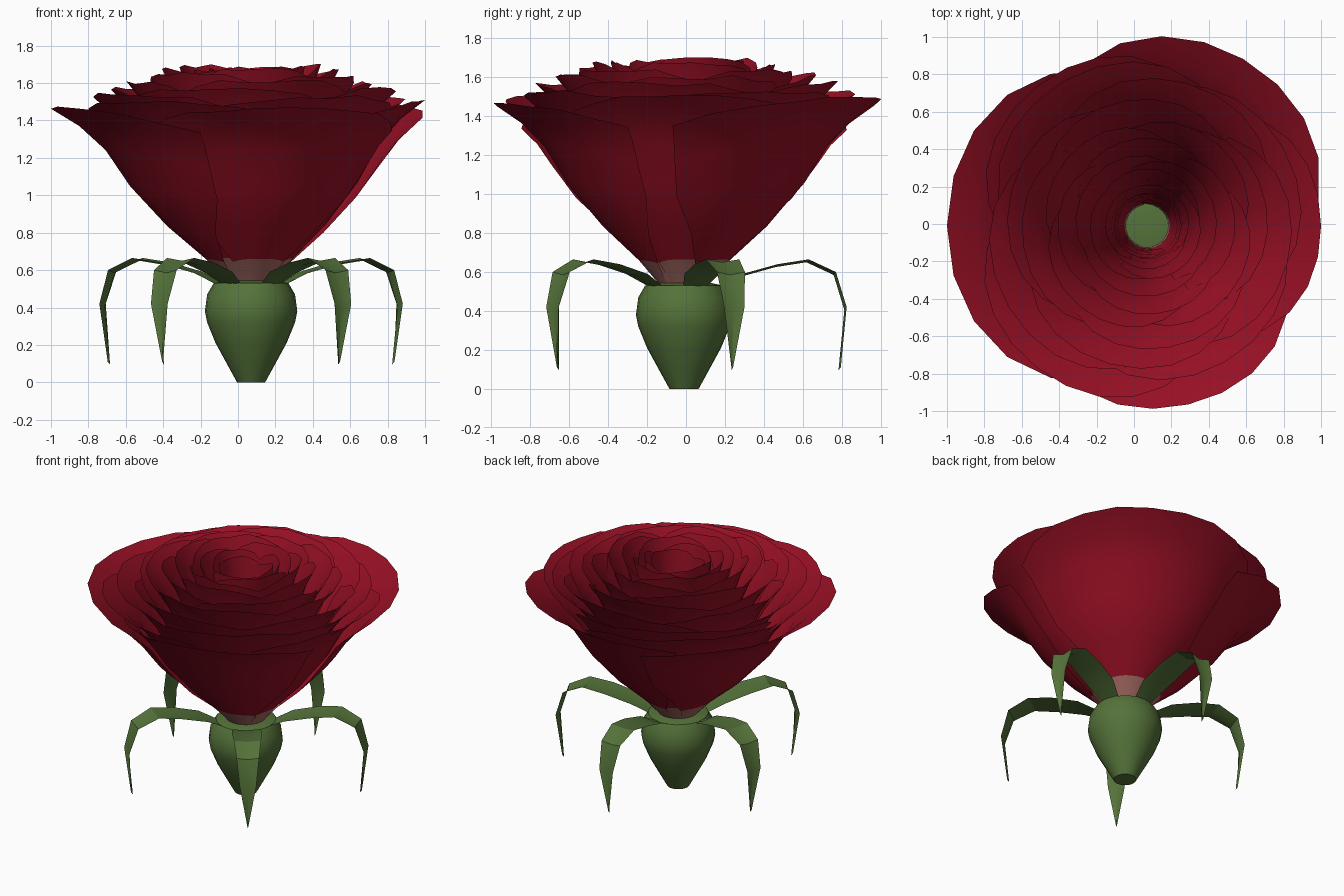
import bpy, bmesh, math, random

random.seed(4)
if "Cube" in bpy.data.objects:
    bpy.data.objects.remove(bpy.data.objects["Cube"])

CX, CY = 0.07, -0.01      # flower axis


def material(name, rgb):
    m = bpy.data.materials.new(name)
    m.use_nodes = True
    m.diffuse_color = (*rgb, 1)
    b = m.node_tree.nodes["Principled BSDF"]
    b.inputs["Base Color"].default_value = (*rgb, 1)
    b.inputs["Roughness"].default_value = 0.7
    return m


RED = material("crimson petal", (0.31, 0.005, 0.018))
PALE = material("pale petal base", (0.4, 0.15, 0.13))
GREEN = material("leaf green", (0.09, 0.17, 0.042))


def grid_object(name, rows, mats, closed=False, caps=False, angle=40, band=0):
    """Skin rows of points into a sheet or tube; the first band rows use the second material."""
    bm = bmesh.new()
    vs = [[bm.verts.new((x + CX, y + CY, z)) for x, y, z in row] for row in rows]
    n = len(rows[0])
    for j in range(len(rows) - 1):
        for i in range(n if closed else n - 1):
            k = (i + 1) % n
            f = bm.faces.new((vs[j][i], vs[j][k], vs[j + 1][k], vs[j + 1][i]))
            f.material_index = 1 if j < band else 0
    if caps:
        bm.faces.new(vs[0][::-1])
        bm.faces.new(vs[-1])
    me = bpy.data.meshes.new(name)
    bm.to_mesh(me)
    bm.free()
    for m in mats:
        me.materials.append(m)
    ob = bpy.data.objects.new(name, me)
    bpy.context.collection.objects.link(ob)
    bpy.ops.object.select_all(action='DESELECT')
    ob.select_set(True)
    bpy.context.view_layer.objects.active = ob
    bpy.ops.object.shade_smooth_by_angle(angle=math.radians(angle))
    return ob


def polar(r, a, z):
    return (r * math.cos(a), r * math.sin(a), z)


# Swollen base under the flower
hip = [(0.075, 0), (0.13, 0.1), (0.19, 0.21), (0.235, 0.32), (0.247, 0.38),
       (0.235, 0.47), (0.2, 0.53), (0.11, 0.55)]
grid_object("flower_base",
            [[polar(r, math.tau * i / 24, z) for i in range(24)] for r, z in hip],
            [GREEN], closed=True, caps=True)

# Five drooping sepals: distance out, height, half width
sepal = [(0.13, 0.5, 0.05), (0.3, 0.59, 0.095), (0.48, 0.64, 0.1), (0.64, 0.665, 0.09),
         (0.78, 0.6, 0.075), (0.835, 0.42, 0.055), (0.805, 0.11, 0.003)]
for s in range(5):
    a = math.radians(90 + 72 * s)
    rows = []
    for r, z, w in sepal:
        row = []
        for t in (-1, 0, 1):
            d = r - (0.012 if t == 0 else 0)
            row.append((d * math.cos(a) - t * w * math.sin(a),
                        d * math.sin(a) + t * w * math.cos(a),
                        z - (0.015 if t == 0 else 0)))
        rows.append(row)
    grid_object(f"sepal_{s + 1}", rows, [GREEN], angle=30)

# Petal section: height fraction and flare fraction
SECTION = [(0, 0), (0.13, 0.12), (0.32, 0.34), (0.55, 0.55),
           (0.76, 0.69), (0.9, 0.84), (1, 1)]
Z0, R0 = 0.54, 0.13


def flare(v):
    for (a, fa), (b, fb) in zip(SECTION, SECTION[1:]):
        if v <= b:
            return fa + (fb - fa) * (v - a) / (b - a)
    return 1


def petal(name, deg, half, radius, height, base=R0, wobble=0.012):
    """Cupped petal, narrow at the base, with a rounded flaring lip."""
    n = 10
    lip = [random.uniform(-wobble, wobble) for _ in range(n + 1)]
    rows = []
    for v, _ in SECTION:
        row = []
        for i in range(n + 1):
            u = 2 * i / n - 1
            w = v * (1 - 0.14 * abs(u) ** 3)
            spread = half * (0.6 + 0.4 * min(1, v / 0.5))
            r = base + (radius - base) * flare(w)
            z = Z0 + (height - Z0) * w + lip[i] * v ** 4
            row.append(polar(r, math.radians(deg + u * spread), z))
        rows.append(row)
    grid_object(name, rows, [RED, PALE], band=1, angle=60)


# Large outer petals
petal("outer_petal_left", 180, 72, 1.07, 1.465)
petal("outer_petal_back", 60, 64, 1.03, 1.49)
petal("outer_petal_front", 283, 56, 0.98, 1.465)
petal("outer_petal_right", 0, 52, 0.93, 1.5)
petal("outer_petal_back_left", 128, 55, 0.95, 1.5)
petal("outer_petal_front_left", 232, 55, 0.96, 1.5)

# Nested rings: petal count, start angle, radius, height
rings = [(4, 30, 0.87, 1.535), (4, 75, 0.77, 1.575), (4, 10, 0.67, 1.61),
         (4, 50, 0.57, 1.645), (4, 95, 0.47, 1.67), (3, 20, 0.38, 1.685),
         (3, 80, 0.3, 1.68), (3, 40, 0.23, 1.665), (2, 0, 0.18, 1.65)]
for k, (count, start, radius, height) in enumerate(rings):
    for i in range(count):
        petal(f"ring_{k + 1}_petal_{i + 1}", start + 360 * i / count,
              250 / count, radius * random.uniform(0.96, 1.03),
              height + random.uniform(-0.012, 0.008), R0 - 0.002 * k)
